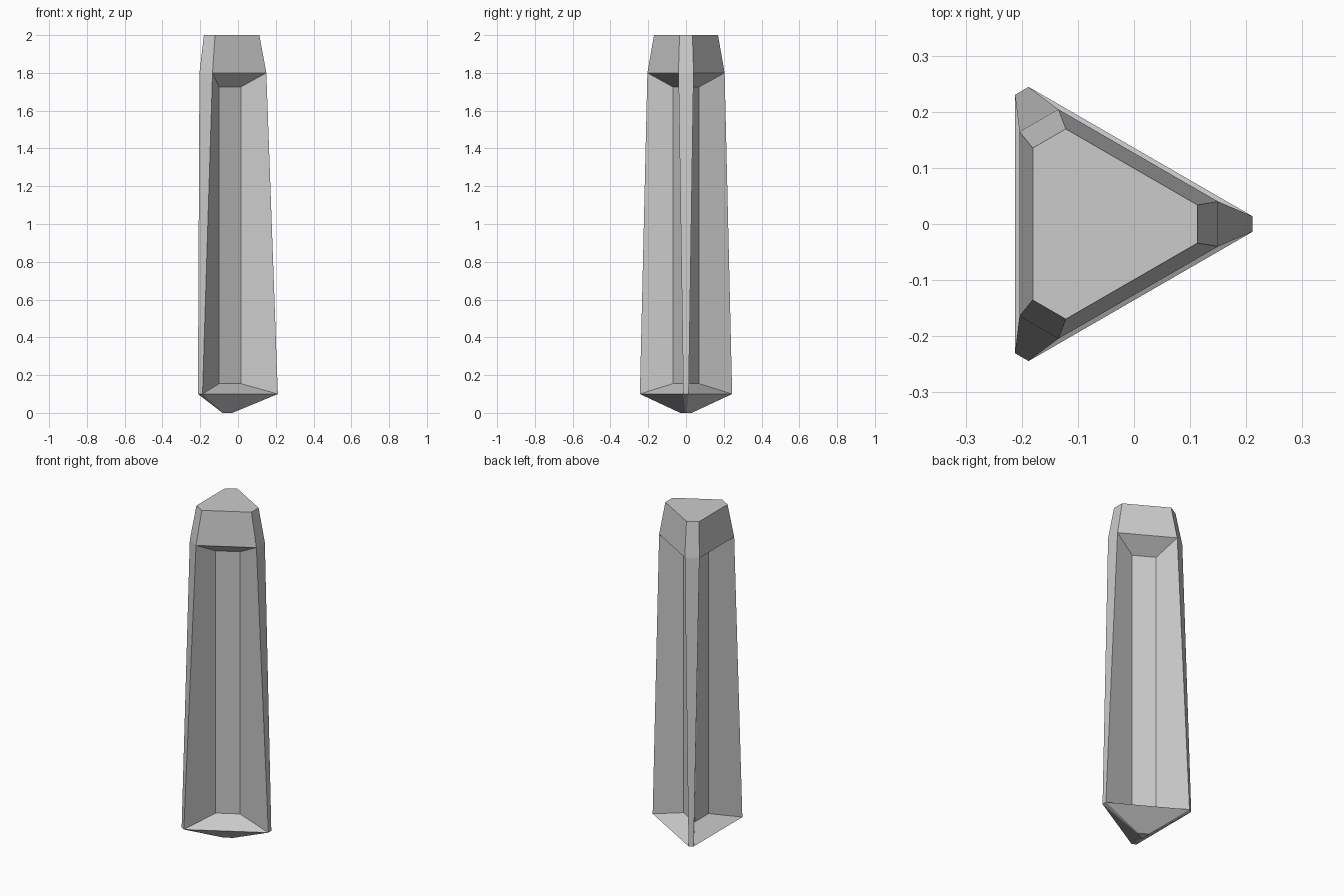
import bpy
import bmesh
from math import radians
from mathutils import Matrix, Vector

cube = bpy.data.objects.get("Cube")
if cube:
    bpy.data.objects.remove(cube)

AXIS_X = -0.063  # the three-fold axis, offset so the bounds are centred


def place(radius, offset, z, angle):
    """Point at a distance from the axis, shifted sideways, turned about z."""
    p = Matrix.Rotation(radians(angle), 3, 'Z') @ Vector((radius, offset, z))
    return p + Vector((AXIS_X, 0, 0))


bm = bmesh.new()

# Blunted triangle rings: corner radius, half width of corner, height
rings = []
for radius, half, z in [(0.033, 0.003, 0), (0.274, 0.014, 0.1),
                        (0.213, 0.04, 1.8), (0.176, 0.034, 2)]:
    rings.append([bm.verts.new(place(radius, s * half, z, 120 * k))
                  for k in range(3) for s in (-1, 1)])
base, low, high, top = rings

# End caps
bm.faces.new(reversed(base))
bm.faces.new(top)

# Pointed foot, bevelled crown and the narrow corner strips of the shaft
for lower, upper in zip(rings, rings[1:]):
    for i in range(6):
        if lower is low and i % 2:
            continue
        j = (i + 1) % 6
        bm.faces.new((lower[i], lower[j], upper[j], upper[i]))

# Deep recessed panel on each side of the shaft
for k in range(3):
    i, j = 2 * k + 1, (2 * k + 2) % 6
    outer = [low[i], low[j], high[j], high[i]]
    inner = [bm.verts.new(place(0.041, w, z, 120 * k + 60))
             for w, z in [(-0.066, 0.155), (0.066, 0.155),
                          (0.066, 1.725), (-0.066, 1.725)]]
    for n in range(4):
        m = (n + 1) % 4
        bm.faces.new((outer[n], outer[m], inner[m], inner[n]))
    bm.faces.new(inner)

bmesh.ops.recalc_face_normals(bm, faces=bm.faces[:])
mesh = bpy.data.meshes.new("fluted_pillar")
bm.to_mesh(mesh)
bm.free()

# Plain grey material
grey = bpy.data.materials.new("light_grey")
grey.use_nodes = True
colour = (0.6, 0.6, 0.6, 1)
grey.diffuse_color = colour
grey.node_tree.nodes["Principled BSDF"].inputs["Base Color"].default_value = colour
mesh.materials.append(grey)

pillar = bpy.data.objects.new("fluted_pillar", mesh)
bpy.context.collection.objects.link(pillar)
